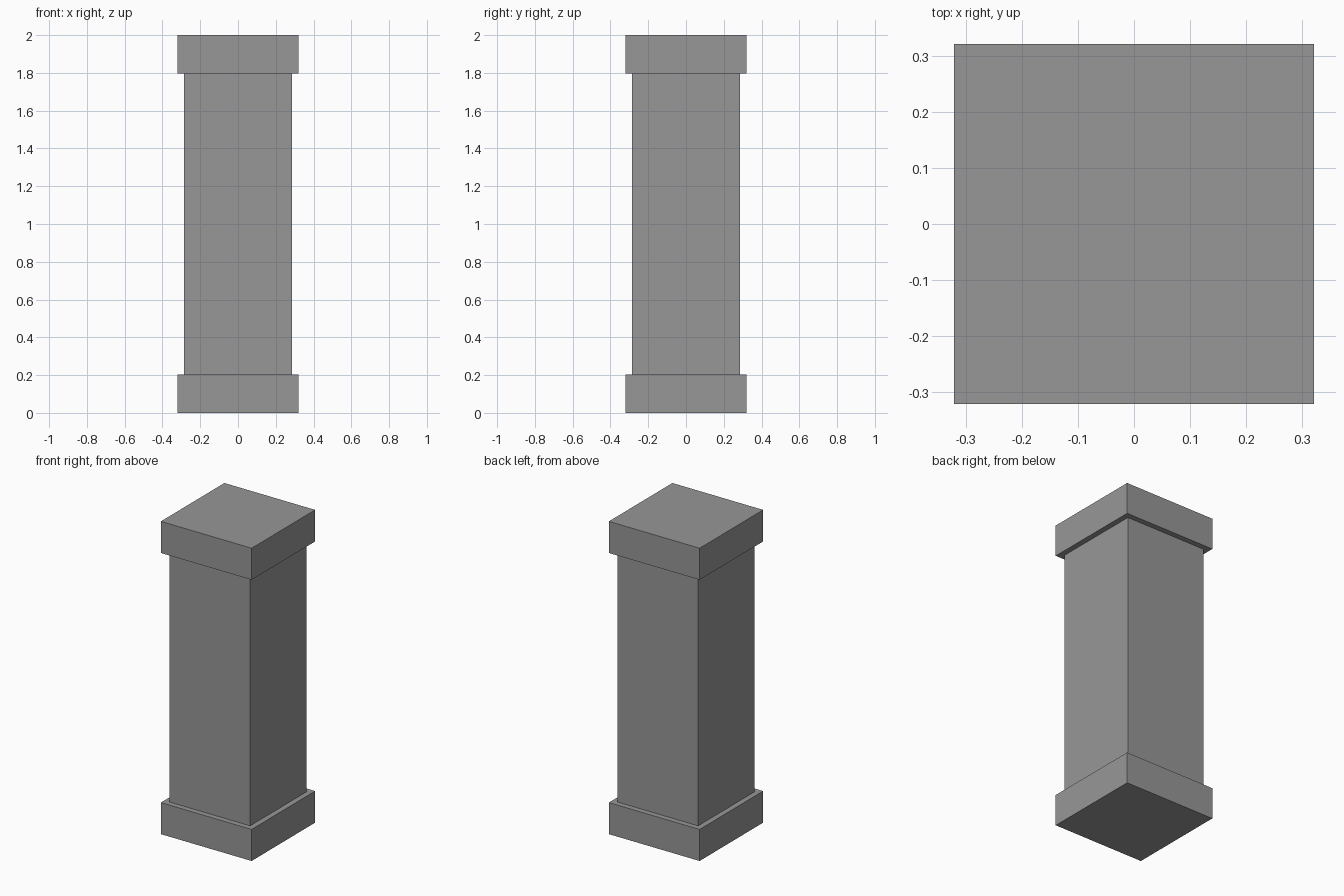
import bpy

# Remove the default cube
cube = bpy.data.objects.get("Cube")
if cube:
    bpy.data.objects.remove(cube, do_unlink=True)

# Plain stone grey
GREY = (0.31, 0.31, 0.31, 1.0)
stone = bpy.data.materials.new("stone_grey")
stone.use_nodes = True
stone.diffuse_color = GREY
bsdf = next(n for n in stone.node_tree.nodes if n.type == "BSDF_PRINCIPLED")
bsdf.inputs["Base Color"].default_value = GREY


def block(name, width, bottom, top):
    """Square block centred on the pillar axis."""
    bpy.ops.mesh.primitive_cube_add(size=1, location=(0, 0, (bottom + top) / 2))
    obj = bpy.context.object
    obj.name = name
    obj.scale = (width, width, top - bottom)
    bpy.ops.object.transform_apply(location=False, rotation=False, scale=True)
    obj.data.materials.append(stone)
    return obj


HEIGHT = 2.0
SLAB = 0.202
SLAB_WIDTH = 0.642
SHAFT_WIDTH = 0.572

# Base slab, shaft and matching cap
block("base", SLAB_WIDTH, 0, SLAB)
block("shaft", SHAFT_WIDTH, SLAB, HEIGHT - SLAB)
block("cap", SLAB_WIDTH, HEIGHT - SLAB, HEIGHT)
